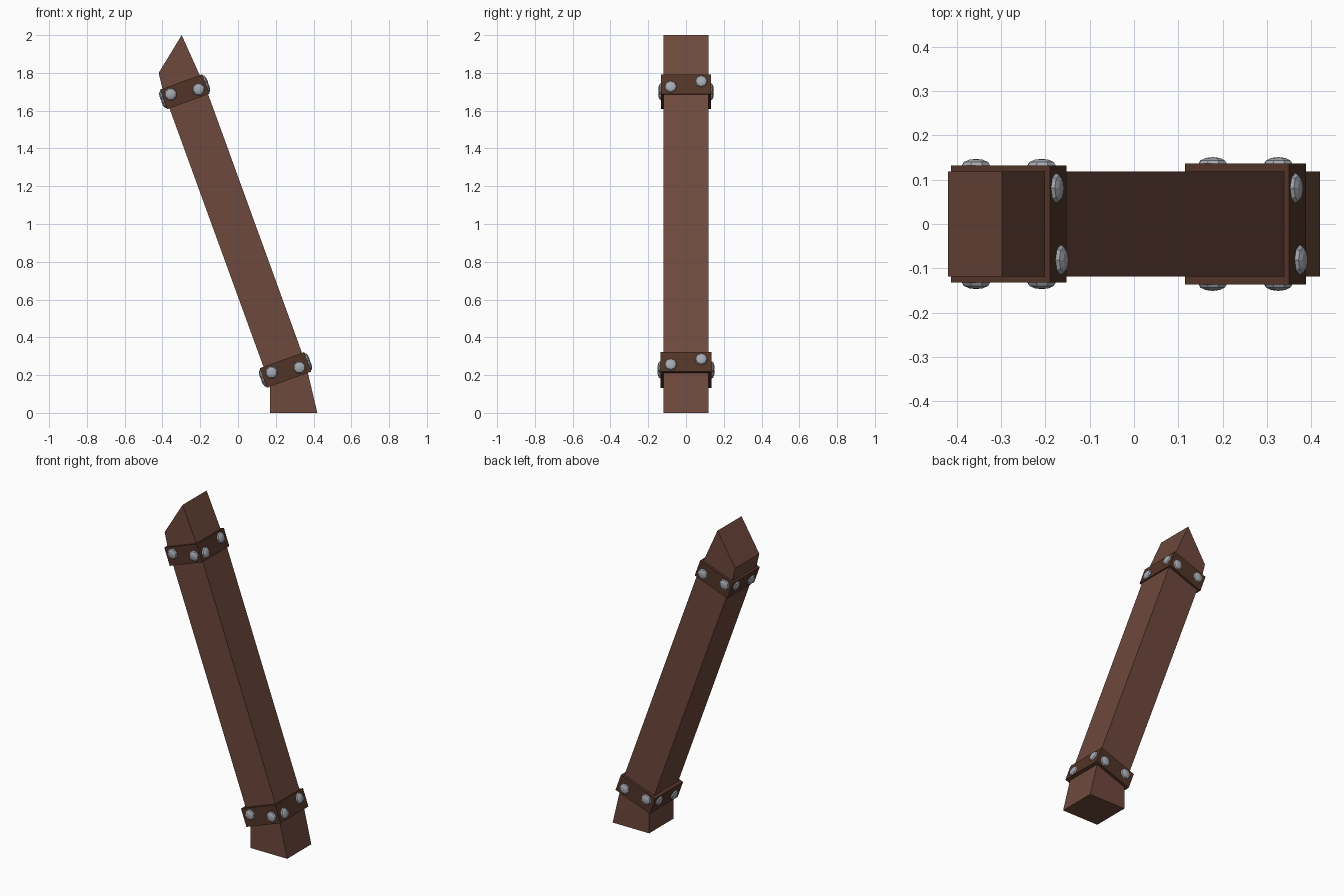
import bpy, bmesh, math
from mathutils import Matrix, Vector

if "Cube" in bpy.data.objects:
    bpy.data.objects.remove(bpy.data.objects["Cube"])

def material(name, rgb):
    m = bpy.data.materials.new(name)
    m.diffuse_color = (*rgb, 1)
    m.use_nodes = True
    m.node_tree.nodes["Principled BSDF"].inputs["Base Color"].default_value = m.diffuse_color
    return m

WOOD = material("reddish brown wood", (0.155, 0.066, 0.045))
STRAP = material("dark brown strap", (0.085, 0.034, 0.020))
METAL = material("grey metal", (0.38, 0.40, 0.44))

def finish(bm, name, mat):
    bmesh.ops.recalc_face_normals(bm, faces=bm.faces[:])
    me = bpy.data.meshes.new(name)
    bm.to_mesh(me)
    bm.free()
    me.materials.append(mat)
    ob = bpy.data.objects.new(name, me)
    bpy.context.collection.objects.link(ob)
    return ob

# Leaning post: side profile extruded along y
HALF_Y = 0.118
left = [(0.17, 0.0), (0.17, 0.147), (-0.40, 1.715), (-0.42, 1.80)]
right = [(0.42, 0.0), (0.356, 0.27), (-0.163, 1.70), (-0.298, 2.0)]
bm = bmesh.new()
rings = []
for (xl, zl), (xr, zr) in zip(left, right):
    rings.append([bm.verts.new(p) for p in (
        (xl, -HALF_Y, zl), (xr, -HALF_Y, zr), (xr, HALF_Y, zr), (xl, HALF_Y, zl))])
for a, b in zip(rings, rings[1:]):
    for i in range(4):
        j = (i + 1) % 4
        bm.faces.new((a[i], a[j], b[j], b[i]))
bm.faces.new(rings[0])
bm.faces.new(rings[-1])
finish(bm, "post", WOOD)

def strap(label, centre, width, depth, height=0.11):
    frame = Matrix.Translation(centre) @ Matrix.Rotation(math.radians(-20), 4, 'Y')
    # Strap wrapped round the post
    bm = bmesh.new()
    bmesh.ops.create_cube(bm, size=1, matrix=frame @ Matrix.Diagonal((width, depth, height, 1)))
    finish(bm, label + "_strap", STRAP)
    # Two flattened domed rivets on each of the four sides
    bm = bmesh.new()
    for side in (-1, 1):
        for k in (-1, 1):
            spots = [
                (Vector((k * 0.074, side * depth / 2, -k * 0.013)), Matrix.Rotation(math.pi / 2, 4, 'X')),
                (Vector((side * width / 2, k * 0.081, k * 0.015)), Matrix.Rotation(math.pi / 2, 4, 'Y')),
            ]
            for pos, turn in spots:
                bmesh.ops.create_uvsphere(
                    bm, u_segments=8, v_segments=6, radius=1,
                    matrix=frame @ Matrix.Translation(pos) @ turn @ Matrix.Diagonal((0.034, 0.034, 0.015, 1)))
    finish(bm, label + "_rivets", METAL)

strap("lower", (0.2515, 0, 0.2275), 0.25, 0.272)
strap("upper", (-0.2825, 0, 1.70), 0.238, 0.264)
